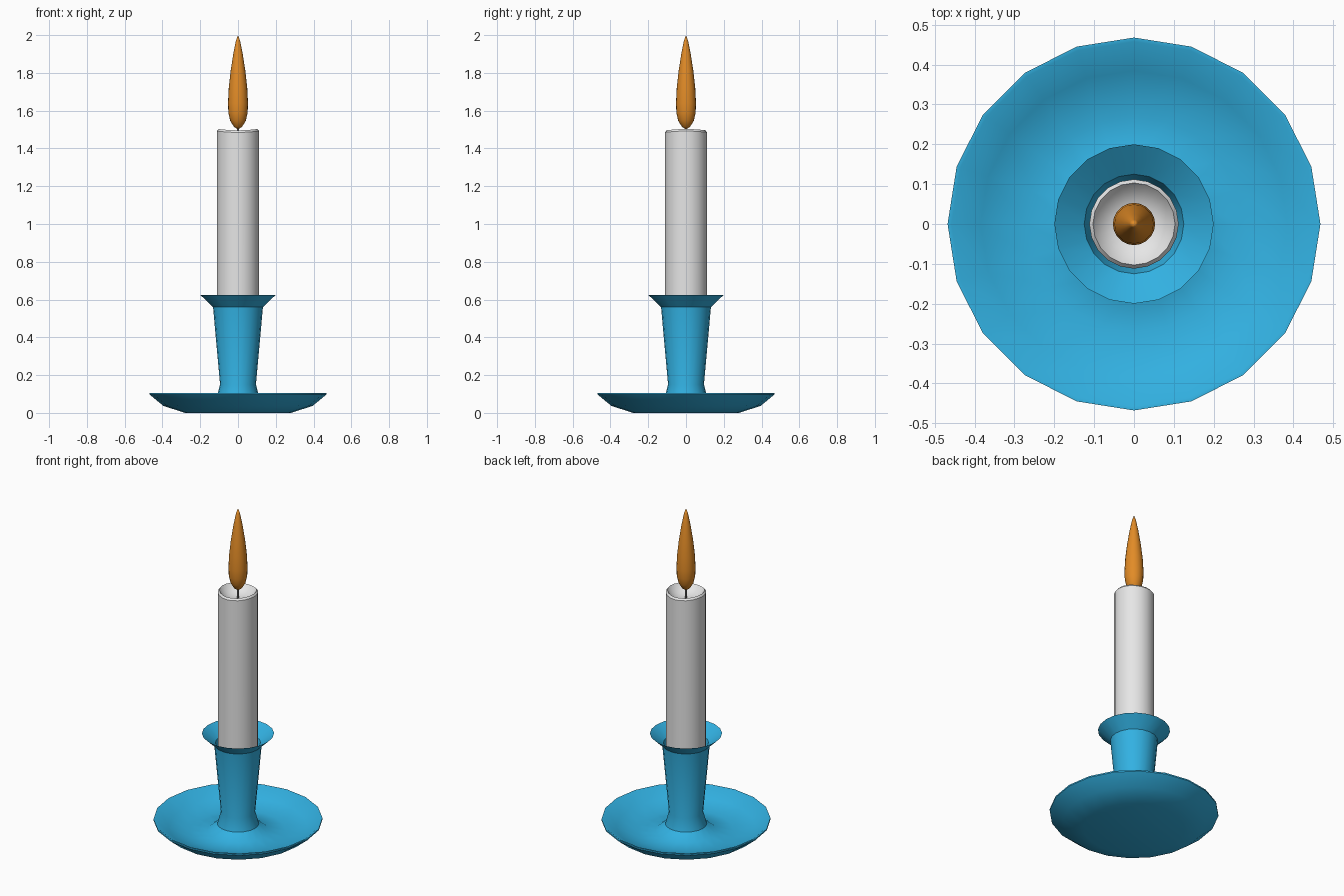
import bpy, bmesh, math

if "Cube" in bpy.data.objects:
    bpy.data.objects.remove(bpy.data.objects["Cube"])


def material(name, rgb):
    m = bpy.data.materials.new(name)
    m.diffuse_color = (*rgb, 1)
    m.use_nodes = True
    m.node_tree.nodes["Principled BSDF"].inputs["Base Color"].default_value = m.diffuse_color
    return m


blue = material("blue_enamel", (0.032, 0.44, 0.76))
white = material("white_wax", (0.79, 0.79, 0.79))
orange = material("orange_flame", (0.76, 0.26, 0.02))
grey = material("grey_wick", (0.25, 0.25, 0.25))


def lathe(name, profile, mat, sides=20, angle=35):
    """Revolve (radius, height) points about z; radius 0 makes a pole."""
    bm = bmesh.new()
    rings = []
    for r, z in profile:
        if r == 0:
            rings.append([bm.verts.new((0, 0, z))] * sides)
        else:
            rings.append([bm.verts.new((r * math.cos(2 * math.pi * i / sides),
                                        r * math.sin(2 * math.pi * i / sides), z))
                          for i in range(sides)])
    for a, b in zip(rings, rings[1:]):
        for i in range(sides):
            j = (i + 1) % sides
            bm.faces.new(list(dict.fromkeys((a[i], a[j], b[j], b[i]))))
    bmesh.ops.recalc_face_normals(bm, faces=bm.faces)
    mesh = bpy.data.meshes.new(name)
    bm.to_mesh(mesh)
    bm.free()
    mesh.materials.append(mat)
    ob = bpy.data.objects.new(name, mesh)
    bpy.context.collection.objects.link(ob)
    bpy.ops.object.select_all(action='DESELECT')
    ob.select_set(True)
    bpy.context.view_layer.objects.active = ob
    bpy.ops.object.shade_smooth_by_angle(angle=math.radians(angle))
    return ob


# Saucer, stem and flared cup in one turned piece
lathe("candle_holder", [
    (0, 0), (0.28, 0), (0.395, 0.037), (0.468, 0.097), (0.468, 0.105), (0.458, 0.105),
    (0.385, 0.055), (0.27, 0.028), (0.17, 0.035), (0.115, 0.075), (0.095, 0.15),
    (0.132, 0.56), (0.2, 0.625), (0.125, 0.57), (0.105, 0.50), (0, 0.50)], blue)

# Candle with a melted hollow top and a slightly uneven rim
candle = lathe("candle", [
    (0, 0.51), (0.112, 0.51), (0.112, 1.492), (0.103, 1.503),
    (0.085, 1.475), (0.05, 1.455), (0, 1.45)], white)
for v in candle.data.vertices:
    r = math.hypot(v.co.x, v.co.y)
    if v.co.z > 1.49 and r > 0.1:
        v.co.z -= 0.007 * (v.co.y / r) ** 2

# Wick and flame
lathe("wick", [(0, 1.44), (0.007, 1.44), (0.006, 1.53), (0, 1.53)], grey, 8)
lathe("flame", [
    (0, 1.5), (0.022, 1.515), (0.042, 1.548), (0.051, 1.59), (0.053, 1.64),
    (0.049, 1.72), (0.039, 1.81), (0.025, 1.9), (0.011, 1.97), (0, 2.0)], orange, 20, 60)
